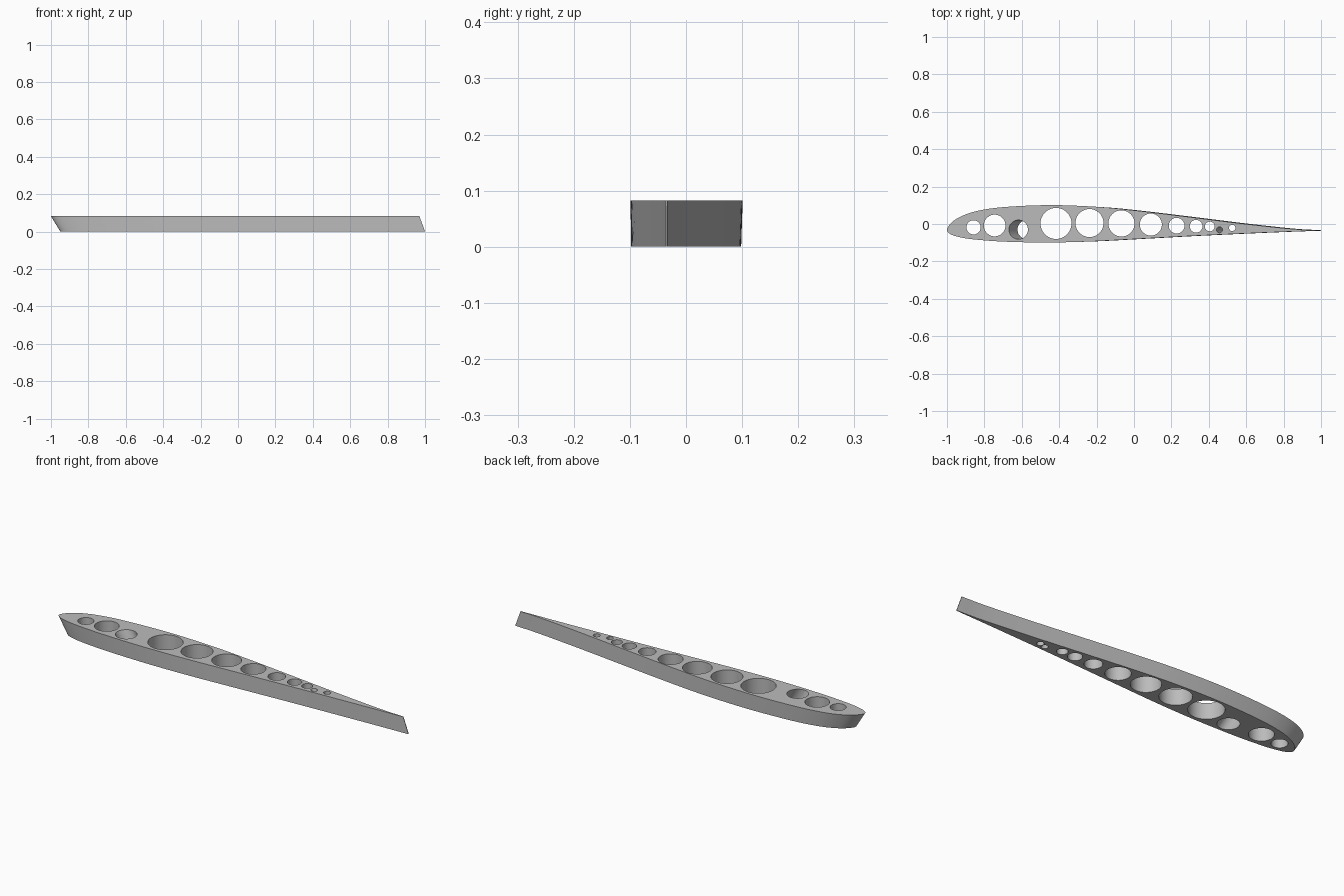
import bpy, bmesh, math
from mathutils import Vector

H = 0.082      # rib thickness
CHORD_Y = -0.034

cube = bpy.data.objects.get("Cube")
if cube:
    bpy.data.objects.remove(cube)

grey = bpy.data.materials.new("plain grey")
grey.use_nodes = True
colour = (0.5, 0.5, 0.5, 1)
grey.diffuse_color = colour
grey.node_tree.nodes["Principled BSDF"].inputs["Base Color"].default_value = colour


def sweep(x, z):
    """Backward slant of the rib towards its lower face."""
    return (0.05 - 0.01 * (x + 1)) * (1 - z / H)


def smooth_path(points, steps=8):
    """Catmull-Rom curve through the points."""
    p = [Vector(q) for q in points]
    p = [2 * p[0] - p[1]] + p + [2 * p[-1] - p[-2]]
    out = []
    for a, b, c, d in zip(p, p[1:], p[2:], p[3:]):
        for i in range(steps):
            t = i / steps
            out.append(0.5 * (2 * b + (c - a) * t + (2 * a - 5 * b + 4 * c - d) * t ** 2
                              + (3 * b - a - 3 * c + d) * t ** 3))
    return out + [p[-2]]


def new_object(name, bm):
    bmesh.ops.recalc_face_normals(bm, faces=bm.faces)
    mesh = bpy.data.meshes.new(name)
    bm.to_mesh(mesh)
    bm.free()
    mesh.materials.append(grey)
    obj = bpy.data.objects.new(name, mesh)
    bpy.context.collection.objects.link(obj)
    return obj


def add_prism(bm, outline, z0, z1, place):
    """Closed prism whose two rings are positioned by place(point, z)."""
    rings = [[bm.verts.new(place(q, z)) for q in outline] for z in (z0, z1)]
    for ring in rings:
        bm.faces.new(ring)
    n = len(outline)
    for i in range(n):
        j = (i + 1) % n
        bm.faces.new((rings[0][i], rings[0][j], rings[1][j], rings[1][i]))


# Airfoil outline, trailing edge over the nose and back underneath
outline = smooth_path([
    (0.97, -0.033), (0.83, -0.025), (0.57, 0.003), (0.25, 0.043), (0, 0.073),
    (-0.2, 0.092), (-0.45, 0.101), (-0.7, 0.09), (-0.85, 0.067), (-0.94, 0.033),
    (-0.985, -0.003), (-1, -0.033), (-0.98, -0.055), (-0.93, -0.071), (-0.85, -0.083),
    (-0.7, -0.094), (-0.48, -0.099), (-0.25, -0.094), (0, -0.081), (0.35, -0.062),
    (0.75, -0.044), (0.97, -0.036)])


def place_skin(q, z):
    taper = 1 - 0.02 * (1 - z / H)
    return (q.x + sweep(q.x, z), CHORD_Y + (q.y - CHORD_Y) * taper, z)


bm = bmesh.new()
add_prism(bm, outline, 0, H, place_skin)
rib = new_object("wing_rib", bm)

# Holes: x, y, radius, whether the bore follows the sweep
holes = [
    (-0.858, -0.018, 0.038, 0), (-0.745, -0.008, 0.058, 0), (-0.618, -0.03, 0.051, 1),
    (-0.417, 0.003, 0.083, 0), (-0.238, 0.005, 0.075, 0), (-0.067, 0.003, 0.07, 0),
    (0.09, -0.003, 0.059, 0), (0.228, -0.009, 0.042, 0), (0.332, -0.012, 0.034, 0),
    (0.405, -0.013, 0.026, 0), (0.457, -0.031, 0.016, 1), (0.525, -0.021, 0.017, 0)]
bm = bmesh.new()
for cx, cy, r, swept in holes:
    circle = [Vector((cx + r * math.cos(a), cy + r * math.sin(a)))
              for a in (math.tau * i / 48 for i in range(48))]
    add_prism(bm, circle, -0.02, H + 0.02,
              lambda q, z: (q.x + swept * sweep(cx, z), q.y, z))
cutter = new_object("hole_cutter", bm)
cutter.hide_render = True

cut = rib.modifiers.new("lightening holes", 'BOOLEAN')
cut.operation = 'DIFFERENCE'
cut.solver = 'EXACT'
cut.object = cutter
bpy.ops.object.select_all(action='DESELECT')
rib.select_set(True)
bpy.context.view_layer.objects.active = rib
bpy.ops.object.modifier_apply(modifier=cut.name)
bpy.data.objects.remove(cutter)
bpy.ops.object.shade_smooth_by_angle(angle=math.radians(30))
